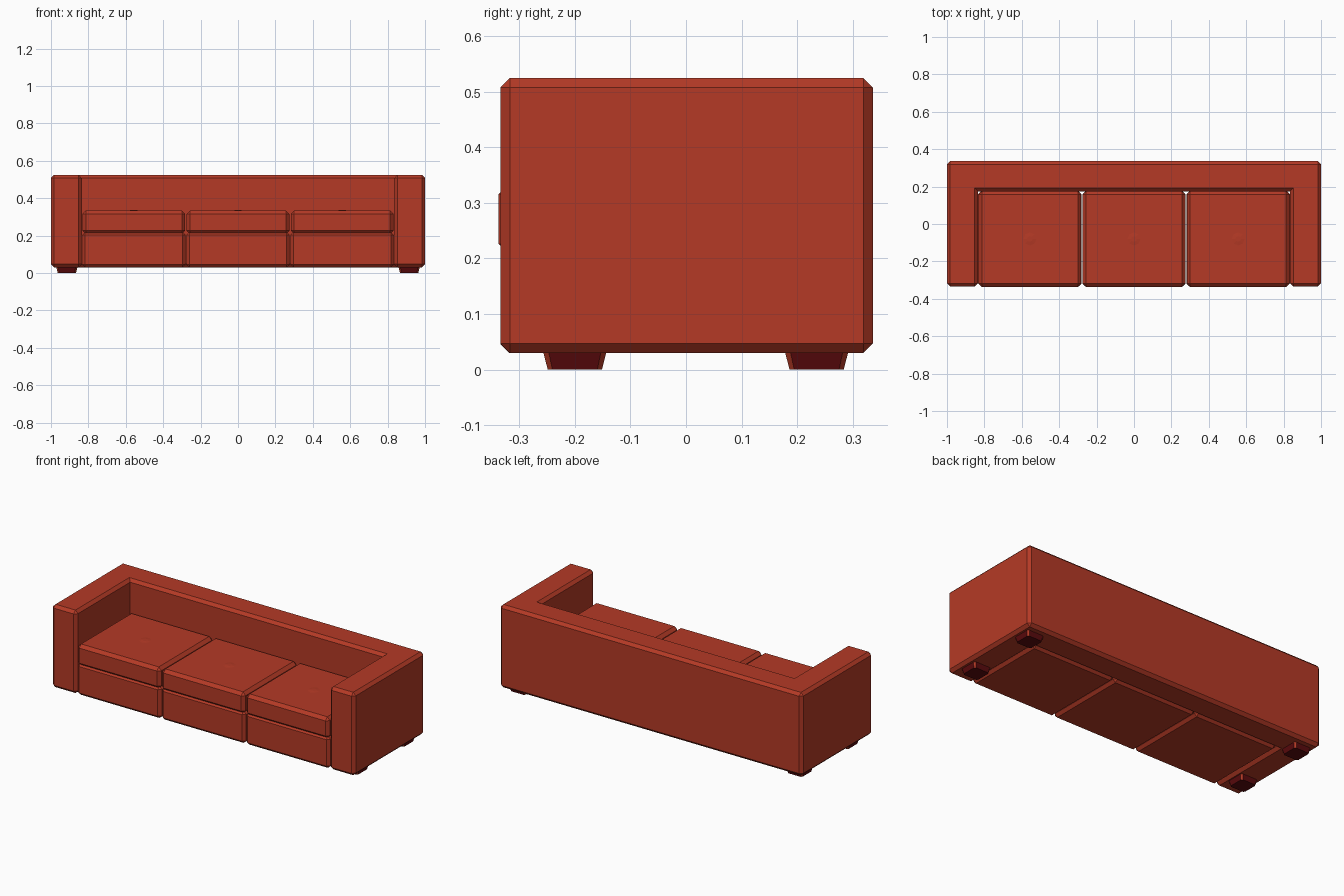
import bpy, bmesh, math
from mathutils import Matrix

if "Cube" in bpy.data.objects:
    bpy.data.objects.remove(bpy.data.objects["Cube"])


def material(name, rgb):
    m = bpy.data.materials.new(name)
    m.diffuse_color = (*rgb, 1)
    m.use_nodes = True
    m.node_tree.nodes["Principled BSDF"].inputs["Base Color"].default_value = m.diffuse_color
    return m


RED = material("red fabric", (0.46, 0.042, 0.019))
DARK = material("dark red feet", (0.105, 0.003, 0.004))


def finish(bm, name, mats):
    bmesh.ops.recalc_face_normals(bm, faces=bm.faces)
    me = bpy.data.meshes.new(name)
    bm.to_mesh(me)
    bm.free()
    for m in mats:
        me.materials.append(m)
    ob = bpy.data.objects.new(name, me)
    bpy.context.collection.objects.link(ob)
    return ob


def prism(outline, z0, z1):
    """Extrude a flat outline from z0 to z1."""
    bm = bmesh.new()
    f = bm.faces.new([bm.verts.new((x, y, z0)) for x, y in outline])
    up = bmesh.ops.extrude_face_region(bm, geom=[f])["geom"]
    for v in up:
        if isinstance(v, bmesh.types.BMVert):
            v.co.z = z1
    bmesh.ops.recalc_face_normals(bm, faces=bm.faces)
    return bm


def chamfer(bm, width):
    """Cut a flat chamfer on every outward edge."""
    edges = [e for e in bm.edges if e.is_convex]
    bmesh.ops.bevel(bm, geom=edges, offset=width, offset_type='OFFSET',
                    segments=1, profile=0.5, affect='EDGES')


def block(name, x0, x1, y0, y1, z0, z1, width):
    bm = prism([(x0, y0), (x1, y0), (x1, y1), (x0, y1)], z0, z1)
    chamfer(bm, width)
    return finish(bm, name, [RED])


# Arms and back as one U-shaped body
IN, BACK = 0.835, 0.175
bm = prism([(-1, -0.334), (-IN, -0.334), (-IN, BACK), (IN, BACK),
            (IN, -0.334), (1, -0.334), (1, 0.336), (-1, 0.336)], 0.03, 0.525)
chamfer(bm, 0.017)
finish(bm, "arms_and_back", [RED])

# Three base blocks with seat cushions and shallow centre buttons
W = 2 * IN / 3
for i, side in enumerate(("left", "middle", "right")):
    cx = (i - 1) * W
    block(side + "_base", cx - W / 2 + 0.002, cx + W / 2 - 0.002,
          -0.334, BACK, 0.03, 0.22, 0.016)
    block(side + "_cushion", cx - W / 2 + 0.004, cx + W / 2 - 0.004,
          -0.337, BACK, 0.208, 0.334, 0.018)
    bm = bmesh.new()
    bmesh.ops.create_cone(bm, cap_ends=True, segments=8, radius1=0.045,
                          radius2=0.015, depth=0.003,
                          matrix=Matrix.Translation((cx, -0.08, 0.3345)))
    finish(bm, side + "_button", [RED])

# Four tapered feet with fabric-coloured cut corners
for sx, xn in ((-1, "left"), (1, "right")):
    for cy, yn in ((-0.2, "front"), (0.235, "back")):
        h, c = 0.058, 0.01
        bm = prism([(h, h - c), (h - c, h), (c - h, h), (-h, h - c),
                    (-h, c - h), (c - h, -h), (h - c, -h), (h, c - h)], 0, 0.036)
        for v in bm.verts:
            s = 0.84 if v.co.z < 0.01 else 1
            v.co.x = v.co.x * s + sx * 0.915
            v.co.y = v.co.y * s + cy
        bm.normal_update()
        for f in bm.faces:
            diagonal = min(abs(f.normal.x), abs(f.normal.y)) > 0.3
            f.material_index = 1 if diagonal else 0
        finish(bm, f"{yn}_{xn}_foot", [DARK, RED])
